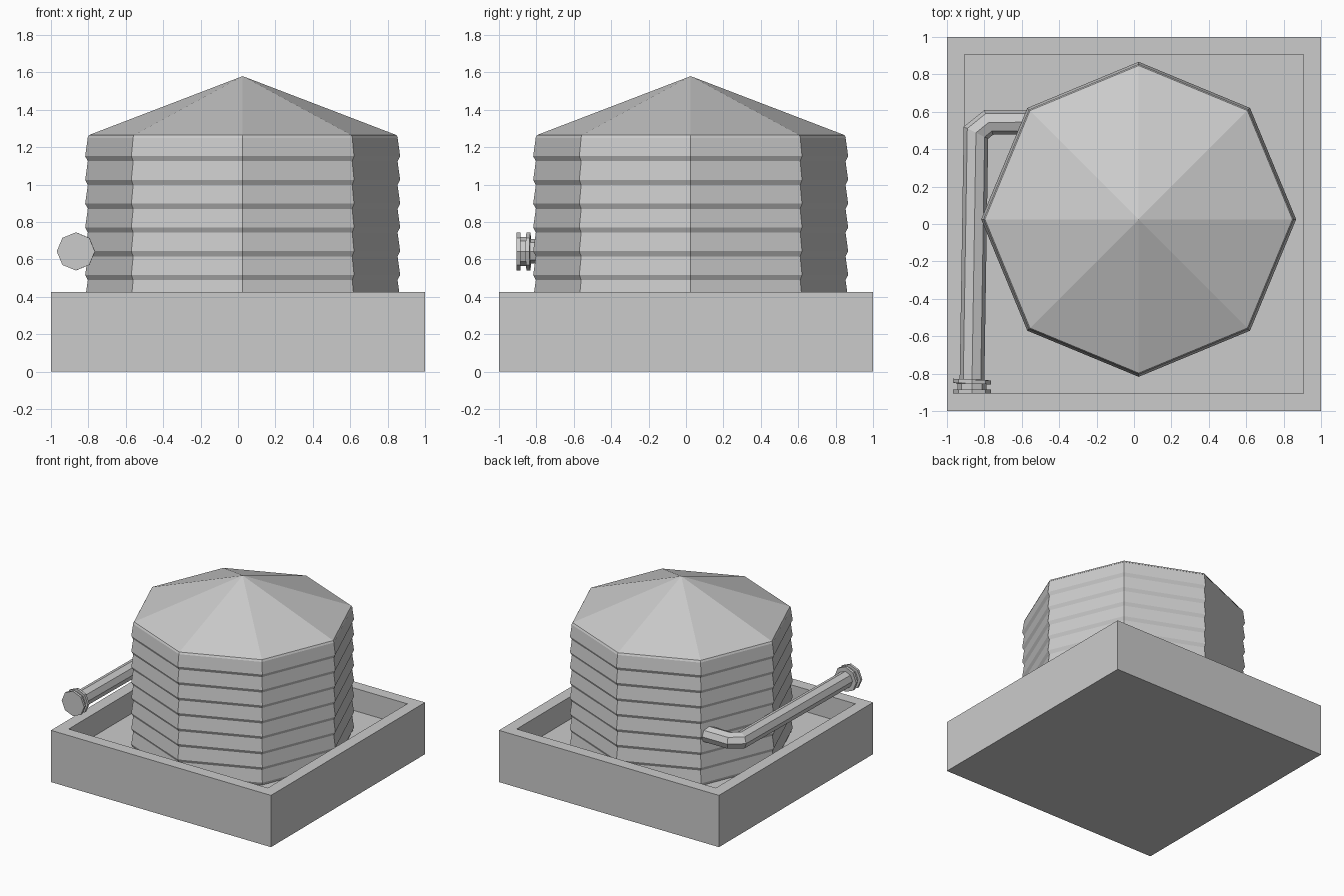
import bpy, bmesh
from math import sin, cos, pi, hypot
from mathutils import Vector

if "Cube" in bpy.data.objects:
    bpy.data.objects.remove(bpy.data.objects["Cube"])


def loft(name, rings):
    """Skin a list of equal-sized vertex rings and cap both ends."""
    bm = bmesh.new()
    loops = [[bm.verts.new(p) for p in ring] for ring in rings]
    n = len(loops[0])
    for a, b in zip(loops, loops[1:]):
        for i in range(n):
            j = (i + 1) % n
            bm.faces.new((a[i], a[j], b[j], b[i]))
    bm.faces.new(loops[0][::-1])
    bm.faces.new(loops[-1])
    bmesh.ops.remove_doubles(bm, verts=bm.verts[:], dist=1e-4)
    bmesh.ops.recalc_face_normals(bm, faces=bm.faces[:])
    mesh = bpy.data.meshes.new(name)
    bm.to_mesh(mesh)
    bm.free()
    obj = bpy.data.objects.new(name, mesh)
    bpy.context.collection.objects.link(obj)
    return obj


def square(h, z):
    return [(x * h, y * h, z) for x, y in ((-1, -1), (1, -1), (1, 1), (-1, 1))]


def octagon(r, z, c=0.025):
    return [(c + r * cos(k * pi / 4), c + r * sin(k * pi / 4), z) for k in range(8)]


# Square open tray: outer wall, rim, inner wall, floor
FLOOR = 0.24
loft("tray", [square(1, 0), square(1, 0.425), square(0.905, 0.425), square(0.905, FLOOR)])

# Eight-sided tank with overlapping cladding bands
profile = []
top = 1.252
for i in range(8):
    profile += [(0.828, top), (0.842, top - 0.1)]
    top -= 0.127
profile.append((0.828, FLOOR - 0.01))
loft("tank_wall", [octagon(r, z) for r, z in profile])

# Pyramid roof with a small rounded eave
loft("roof", [octagon(0.83, 1.25), octagon(0.822, 1.265), octagon(0.00001, 1.58)])

# Pipe with flanged end: (x, y, radius) along a level path
path = [(-0.867, -0.905, 0.102), (-0.867, -0.885, 0.102),
        (-0.867, -0.885, 0.078), (-0.867, -0.853, 0.078),
        (-0.867, -0.853, 0.102), (-0.866, -0.832, 0.102),
        (-0.866, -0.832, 0.066), (-0.845, 0.488, 0.066),
        (-0.777, 0.543, 0.066), (-0.50, 0.545, 0.066)]


def heading(a, b):
    d = Vector((b[0] - a[0], b[1] - a[1]))
    return d.normalized() if d.length > 1e-6 else None


rings = []
for i, (x, y, r) in enumerate(path):
    before = heading(path[i - 1], path[i]) if i else None
    after = heading(path[i], path[i + 1]) if i < len(path) - 1 else None
    before, after = before or after, after or before
    mid = (before + after).normalized()
    stretch = 1 / mid.dot(after)
    rings.append([(x - mid.y * r * stretch * cos(k * pi / 4),
                   y + mid.x * r * stretch * cos(k * pi / 4),
                   0.643 + r * sin(k * pi / 4)) for k in range(8)])
loft("outlet_pipe", rings)
